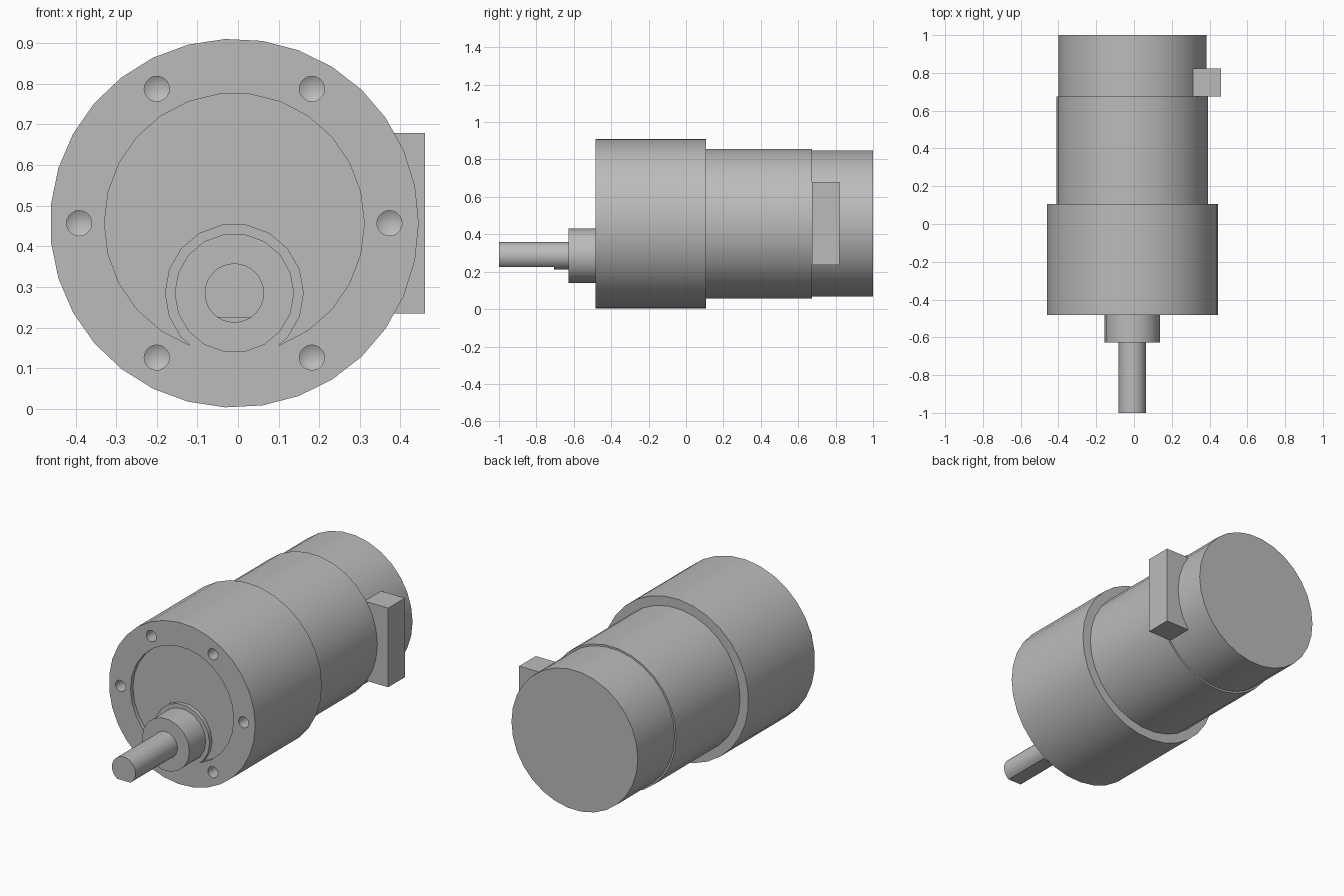
import bpy, bmesh, math

if "Cube" in bpy.data.objects:
    bpy.data.objects.remove(bpy.data.objects["Cube"], do_unlink=True)

CX, CZ = -0.009, 0.457      # main axis
SHAFT_Z = 0.285             # offset output axis
FRONT, BACK = -0.483, 0.107  # gearbox ends

grey = bpy.data.materials.new("metal grey")
grey.use_nodes = True
grey.diffuse_color = (0.5, 0.5, 0.5, 1)
grey.node_tree.nodes["Principled BSDF"].inputs["Base Color"].default_value = (0.5, 0.5, 0.5, 1)


def make_object(name, bm):
    bmesh.ops.recalc_face_normals(bm, faces=bm.faces)
    mesh = bpy.data.meshes.new(name)
    bm.to_mesh(mesh)
    bm.free()
    mesh.materials.append(grey)
    obj = bpy.data.objects.new(name, mesh)
    bpy.context.collection.objects.link(obj)
    return obj


def turned(name, x, z, profile, sides):
    """Solid turned about the y direction; profile holds (radius, y), radius 0 is a tip."""
    bm = bmesh.new()
    rings = []
    for r, y in profile:
        count = sides if r else 1
        rings.append([bm.verts.new((x + r * math.cos(math.tau * i / sides), y,
                                    z + r * math.sin(math.tau * i / sides)))
                      for i in range(count)])
    for a, b in zip(rings, rings[1:]):
        for i in range(sides):
            j = (i + 1) % sides
            if len(b) == 1:
                bm.faces.new((a[i], a[j], b[0]))
            else:
                bm.faces.new((a[i], a[j], b[j], b[i]))
    for ring in (rings[0], rings[-1]):
        if len(ring) > 1:
            bm.faces.new(ring)
    return make_object(name, bm)


def rod(name, x, z, r, y0, y1, sides):
    return turned(name, x, z, [(r, y0), (r, y1)], sides)


def block(name, low, high):
    bm = bmesh.new()
    bmesh.ops.create_cube(bm, size=1)
    for v in bm.verts:
        v.co = [(a + b) / 2 + c * (b - a) for a, b, c in zip(low, high, v.co)]
    return make_object(name, bm)


def cut(target, cutters):
    """Subtract the cutters, bake the result and drop the cutters."""
    for c in cutters:
        mod = target.modifiers.new("cut", "BOOLEAN")
        mod.operation, mod.solver, mod.object = "DIFFERENCE", "EXACT", c
    bpy.context.view_layer.update()
    graph = bpy.context.evaluated_depsgraph_get()
    mesh = bpy.data.meshes.new_from_object(target.evaluated_get(graph))
    target.modifiers.clear()
    target.data = mesh
    for c in cutters:
        bpy.data.objects.remove(c, do_unlink=True)


# Gearbox housing with a crescent recess and six drilled holes
housing = rod("gearbox_housing", CX, CZ, 0.454, FRONT, BACK, 31)
recess = rod("recess_cutter", CX, CZ, 0.32, FRONT - 0.05, FRONT + 0.022, 26)
collar = rod("collar_cutter", CX, SHAFT_Z, 0.171, FRONT - 0.1, FRONT + 0.1, 18)
cut(recess, [collar])
holes = []
for i in range(6):
    a = math.tau * i / 6
    holes.append(turned("hole_cutter", CX + 0.382 * math.cos(a), CZ + 0.382 * math.sin(a),
                        [(0.031, FRONT - 0.05), (0.031, FRONT + 0.1), (0, FRONT + 0.118)], 20))
cut(housing, [recess] + holes)

# Motor can and end cap
can = rod("motor_can", CX, CZ, 0.402, BACK, 0.674, 30)
cap = rod("end_cap", CX, CZ, 0.392, 0.674, 1, 30)

# Shaft boss and flatted output shaft
boss = rod("shaft_boss", CX, SHAFT_Z, 0.147, -0.628, FRONT + 0.03, 18)
shaft = rod("output_shaft", CX, SHAFT_Z, 0.073, -1, -0.62, 32)
cut(shaft, [block("flat_cutter", (-0.2, -1.1, 0.1), (0.2, -0.705, 0.225))])

# Terminal box on the model's left
block("terminal_box", (0.25, 0.674, 0.235), (0.46, 0.822, 0.679))

# Smooth the round walls and keep the rims sharp
for obj in (housing, can, cap, boss, shaft):
    obj.data.shade_smooth()
    obj.data.set_sharp_from_angle(angle=math.radians(30))
